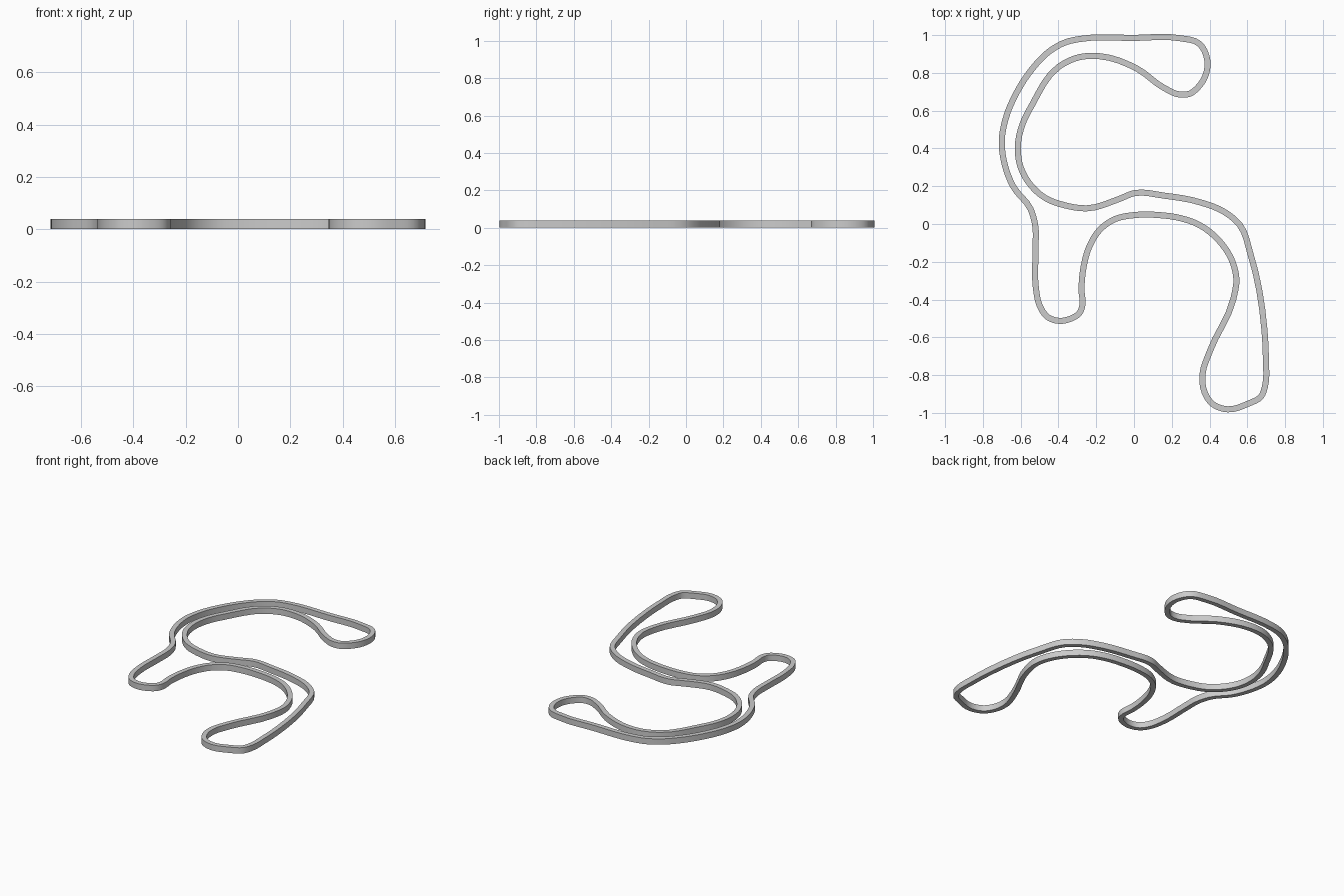
import bpy, bmesh
from mathutils import Vector
from mathutils.geometry import interpolate_bezier

if "Cube" in bpy.data.objects:
    bpy.data.objects.remove(bpy.data.objects["Cube"])

WIDTH, HEIGHT, STEPS = 0.032, 0.04, 4

# Centre line of the wall, clockwise from the top left
PATH = [
    (-.29, .979), (0, .985), (.24, .984), (.345, .955), (.387, .875), (.38, .79),
    (.34, .725), (.295, .69), (.245, .685), (.16, .72), (.02, .82),
    (-.18, .888), (-.29, .883), (-.395, .835), (-.54, .63), (-.59, .53),
    (-.615, .41), (-.60, .30), (-.55, .21), (-.47, .138), (-.37, .10),
    (-.25, .083), (-.08, .132), (0, .163), (.16, .15), (.35, .115),
    (.48, .063), (.56, -.005), (.617, -.16), (.69, -.555), (.698, -.715),
    (.693, -.862), (.675, -.91), (.60, -.953), (.495, -.981), (.415, -.952),
    (.373, -.889), (.363, -.794), (.40, -.677), (.526, -.397), (.542, -.29),
    (.52, -.196), (.452, -.09), (.346, -.005), (.25, .03), (.135, .047),
    (0, .047), (-.10, .026), (-.177, -.026), (-.235, -.116), (-.267, -.228),
    (-.278, -.344), (-.275, -.44), (-.288, -.47), (-.34, -.503), (-.394, -.513),
    (-.458, -.492), (-.50, -.43), (-.52, -.333), (-.521, -.13), (-.524, 0),
    (-.548, .08), (-.638, .196), (-.685, .317), (-.70, .44), (-.68, .556),
    (-.62, .698), (-.54, .82), (-.447, .915), (-.36, .963),
]


def smooth_loop(points):
    """Closed smooth curve through the points."""
    pts = [Vector((x, y, 0)) for x, y in points]
    n = len(pts)
    tangents = []
    for i in range(n):
        a, b = pts[i] - pts[i - 1], pts[(i + 1) % n] - pts[i]
        # The shorter neighbour has more say in the direction
        tangents.append((a.normalized() * b.length + b.normalized() * a.length).normalized())
    out = []
    for i in range(n):
        j = (i + 1) % n
        reach = (pts[j] - pts[i]).length / 3
        out += interpolate_bezier(pts[i], pts[i] + tangents[i] * reach,
                                  pts[j] - tangents[j] * reach, pts[j], STEPS + 1)[:-1]
    return out


# Rectangular wall section swept around the loop
line = smooth_loop(PATH)
n = len(line)
bm = bmesh.new()
rings = []
for i, p in enumerate(line):
    t = (line[(i + 1) % n] - line[i - 1]).normalized()
    side = Vector((-t.y, t.x, 0)) * WIDTH / 2
    up = Vector((0, 0, HEIGHT))
    rings.append([bm.verts.new(v) for v in (p - side, p + side, p + side + up, p - side + up)])
for i in range(n):
    a, b = rings[i], rings[(i + 1) % n]
    for k in range(4):
        m = (k + 1) % 4
        bm.faces.new((a[k], a[m], b[m], b[k]))
bmesh.ops.recalc_face_normals(bm, faces=bm.faces)
mesh = bpy.data.meshes.new("outline_wall")
bm.to_mesh(mesh)
bm.free()
wall = bpy.data.objects.new("outline_wall", mesh)
bpy.context.collection.objects.link(wall)
bpy.context.view_layer.objects.active = wall
wall.select_set(True)
bpy.ops.object.shade_smooth_by_angle()
